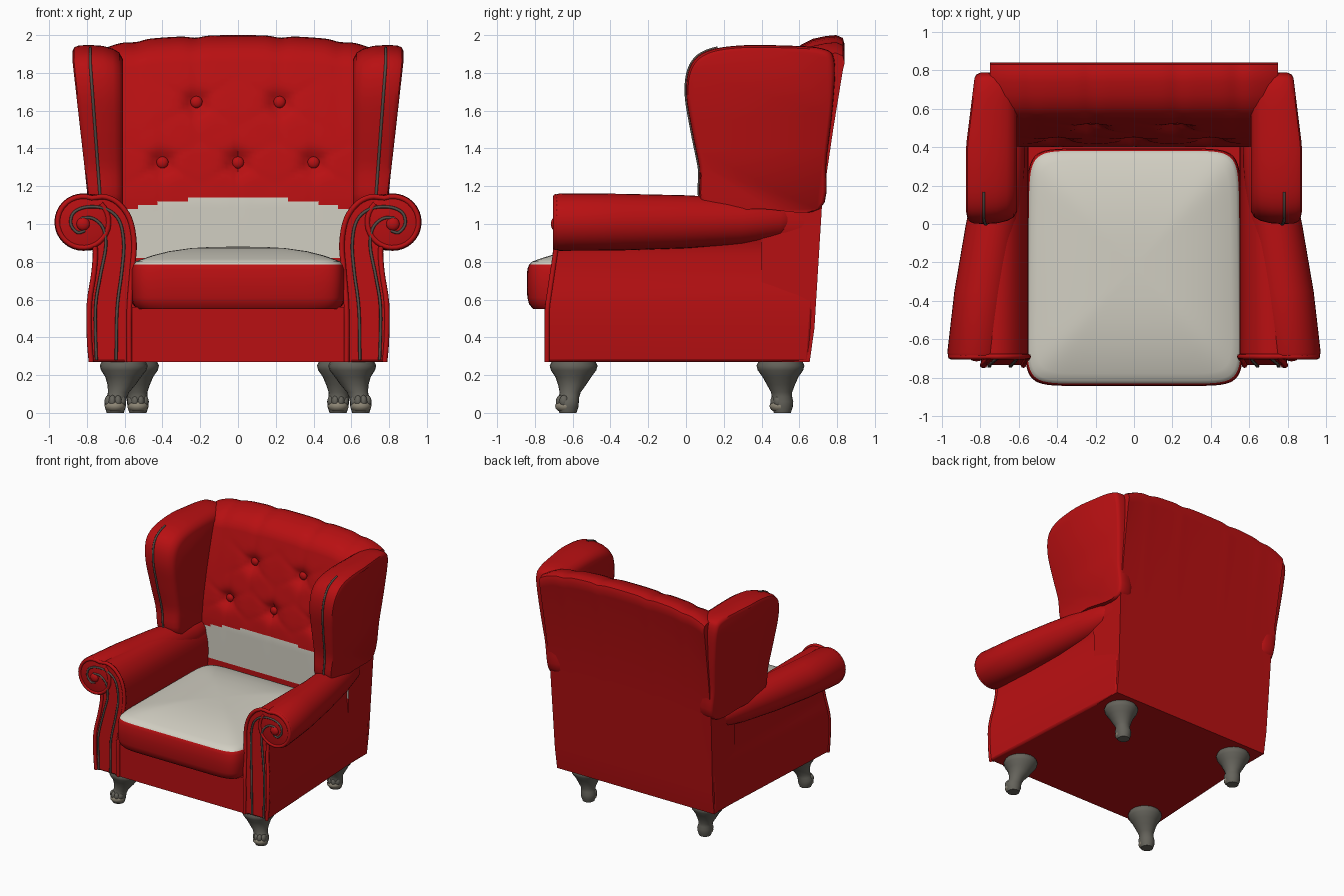
import bpy, bmesh, math
from mathutils import Vector

if "Cube" in bpy.data.objects:
    bpy.data.objects.remove(bpy.data.objects["Cube"])


def material(name, rgb):
    m = bpy.data.materials.new(name)
    m.use_nodes = True
    m.diffuse_color = (*rgb, 1)
    bsdf = m.node_tree.nodes["Principled BSDF"]
    bsdf.inputs["Base Color"].default_value = (*rgb, 1)
    bsdf.inputs["Roughness"].default_value = 0.6
    return m


RED = material("red upholstery", (0.48, 0.005, 0.006))
CREAM = material("cream fabric", (0.64, 0.62, 0.54))
WOOD = material("grey wood", (0.13, 0.125, 0.105))
CLAW = material("pale claw", (0.27, 0.24, 0.18))
STUD = material("dark stud trim", (0.09, 0.07, 0.06))
made = []


def clamp(v):
    return max(0.0, min(1.0, v))


def spline(pts, n=5, closed=False):
    """Catmull-Rom smoothing of a short list of points."""
    pts = [Vector(p) for p in pts]
    k, out = len(pts), []
    get = (lambda i: pts[i % k]) if closed else (lambda i: pts[max(0, min(k - 1, i))])
    for i in range(k if closed else k - 1):
        a, b, c, d = (get(i + j) for j in (-1, 0, 1, 2))
        for s in range(n):
            t = s / n
            out.append(0.5 * (2 * b + (c - a) * t + (2 * a - 5 * b + 4 * c - d) * t * t
                              + (3 * b - a - 3 * c + d) * t ** 3))
    return out if closed else out + [pts[-1]]


def finish(name, bm, mats):
    bmesh.ops.recalc_face_normals(bm, faces=bm.faces)
    me = bpy.data.meshes.new(name)
    bm.to_mesh(me)
    bm.free()
    for m in mats:
        me.materials.append(m)
    ob = bpy.data.objects.new(name, me)
    bpy.context.collection.objects.link(ob)
    made.append(ob)
    return ob


def loft(name, rings, *mats):
    """Skin closed rings of equal length and cap both ends."""
    bm = bmesh.new()
    rows = [[bm.verts.new(p) for p in r] for r in rings]
    n = len(rows[0])
    for a, b in zip(rows, rows[1:]):
        for i in range(n):
            j = (i + 1) % n
            bm.faces.new((a[i], a[j], b[j], b[i]))
    bm.faces.new(rows[0])
    bm.faces.new(rows[-1])
    return finish(name, bm, mats)


def ball(name, loc, scale, mat):
    bm = bmesh.new()
    bmesh.ops.create_uvsphere(bm, u_segments=16, v_segments=10, radius=1)
    bmesh.ops.scale(bm, vec=scale, verts=bm.verts)
    bmesh.ops.translate(bm, vec=loc, verts=bm.verts)
    return finish(name, bm, [mat])


def tube(name, pts, radius, mat):
    cu = bpy.data.curves.new(name, "CURVE")
    cu.dimensions = "3D"
    cu.bevel_depth, cu.bevel_resolution = radius, 2
    sp = cu.splines.new("POLY")
    sp.points.add(len(pts) - 1)
    for p, co in zip(sp.points, pts):
        p.co = (*co, 1)
    cu.materials.append(mat)
    ob = bpy.data.objects.new(name, cu)
    bpy.context.collection.objects.link(ob)


def circle(n=32):
    return [(math.cos(i * math.tau / n), math.sin(i * math.tau / n)) for i in range(n)]


# Base frame and front rail
loft("base_frame", [[(x * 0.6, y, z) for x, y in ((-1, -0.735), (1, -0.735), (1, 0.65), (-1, 0.65))]
                    for z in (0.27, 0.56)], RED)

# Seat cushion: red sides, domed cream top
outline = []
for c, s in circle(72):
    f = lambda v: math.copysign(abs(v) ** 0.2, v)
    outline.append((f(c), f(s)))
layers = [(0.95, 0.55), (0.985, 0.575), (1, 0.61), (1.005, 0.69), (1, 0.76), (0.985, 0.785)]
layers += [(s, 0.79 + 0.09 * (1 - s ** 3)) for s in (0.96, 0.9, 0.8, 0.65, 0.45, 0.25, 0.05)]
seat = loft("seat_cushion", [[(x * 0.56 * s * (1 - 0.015 * y), -0.225 + y * 0.615 * s, z)
                              for x, y in outline] for s, z in layers], RED, CREAM)
for p in seat.data.polygons:
    p.material_index = int(p.center.z > 0.786)

# Tufted backrest
BUTTONS = [(-0.22, 1.645), (0.22, 1.645), (-0.4, 1.325), (0, 1.325), (0.4, 1.325)]


def front_y(x, z):
    y = 0.40 + 0.16 * max(0, (z - 1.1) / 0.8) ** 1.4
    for bx, bz in BUTTONS:
        dx, dz = x - bx, z - bz
        r = math.hypot(dx, dz)
        fold = max(0, math.cos(6 * math.atan2(dx, dz))) ** 3
        y += 0.05 * math.exp(-(r / 0.06) ** 2) + 0.014 * fold * math.exp(-r / 0.1) * min(1, r / 0.04)
    return y


rings = []
for i in range(73):
    u = i / 36 - 1
    drop = 0.045 * u * u + 0.05 * u ** 8
    drop += sum(0.01 * math.exp(-((abs(u) - c) / 0.06) ** 2) for c in (0.3, 0.72))
    prof = [(0.655, 0.27), (0.68, 0.45), (0.72, 1.1), (0.78, 1.55), (0.83, 1.9), (0.84, 1.95),
            (0.83, 1.985), (0.795, 2.0), (0.74, 1.995), (0.67, 1.98), (0.61, 1.95), (0.575, 1.915)]
    prof += [(None, 1.88 - 0.02 * k) for k in range(55)] + [(0.4, 0.5), (0.42, 0.27)]
    ring = []
    for y, z in prof:
        x = u * (0.715 + 0.035 * clamp((z - 0.3) / 1.6))
        ring.append((x, front_y(x, z) if y is None else y, z - drop * clamp((z - 1.2) / 0.75)))
    rings.append(ring)
back = loft("backrest", rings, RED, CREAM)
for p in back.data.polygons:
    x, y, z = p.center
    p.material_index = int(p.normal.y < -0.5 and 0.82 < z < 1.145 - 0.2 * x * x)
for k, (x, z) in enumerate(BUTTONS):
    ball(f"tuft_button_{k + 1}", (x, front_y(x, z) - 0.008, z), (0.032, 0.02, 0.032), RED)

# Shared outlines for the sides
arm_outline = spline([(0.575, 0.27), (0.575, 0.55), (0.56, 0.75), (0.55, 0.9), (0.575, 1.03), (0.64, 1.115),
                      (0.72, 1.145), (0.79, 1.12), (0.8, 1.0), (0.765, 0.88), (0.77, 0.75),
                      (0.795, 0.58), (0.795, 0.4), (0.785, 0.27)], 4)
wing_outline = spline([(0.1, 1.09), (0.07, 1.3), (0.03, 1.5), (0.0, 1.7), (0.025, 1.84), (0.11, 1.915),
                       (0.28, 1.945), (0.52, 1.945), (0.72, 1.93), (0.785, 1.87), (0.78, 1.65),
                       (0.745, 1.35), (0.71, 1.08), (0.4, 1.08)], 5, True)
inner_trim = spline([(0.645, 0.28), (0.64, 0.55), (0.615, 0.75), (0.605, 0.9), (0.63, 1.02), (0.7, 1.08),
                     (0.8, 1.09), (0.87, 1.06), (0.885, 1.0), (0.85, 0.955), (0.81, 0.965)])
outer_trim = spline([(0.75, 0.28), (0.755, 0.55), (0.73, 0.72), (0.7, 0.88), (0.715, 0.98), (0.77, 1.03),
                     (0.83, 1.03)])


def arm_front(z):
    return -0.735 + 0.045 * clamp((z - 0.55) / 0.3)


def wing_point(p, f, s):
    """Place an outline point at fraction f from the outer to the inner face."""
    y = 0.42 + (p.x - 0.42) * s
    z = 1.45 + (p.y - 1.45) * (s if p.y > 1.45 else 1)
    outer = 0.79 + 0.085 * clamp((z - 1.1) / 0.75) - 0.05 * clamp((y - 0.4) / 0.4)
    return outer + (0.61 - outer) * f, y, z


for side, sx in (("left", 1), ("right", -1)):
    # Arm panel, tapering towards the rear
    def arm_ring(t):
        return [(sx * (0.55 + (x - 0.55) * (1 - 0.3 * t)),
                 arm_front(z) * (1 - t) + t * (0.65 + 0.07 * (z - 0.27)),
                 z - 0.03 * t * clamp((z - 0.8) / 0.3)) for x, z in arm_outline]
    arm = loft(f"{side}_arm_panel", [arm_ring(k / 4) for k in range(5)], RED)
    bev = arm.modifiers.new("soft edges", "BEVEL")
    bev.width, bev.segments, bev.limit_method = 0.015, 2, "ANGLE"
    bev.angle_limit = math.radians(50)

    # Rolled arm top
    roll = [(-0.695, 0.82, 1.01, 0.13), (-0.69, 0.82, 1.01, 0.145), (-0.67, 0.82, 1.01, 0.152),
            (-0.35, 0.785, 1.01, 0.15), (0, 0.735, 1.012, 0.14), (0.3, 0.69, 1.015, 0.122),
            (0.5, 0.665, 1.02, 0.095), (0.57, 0.655, 1.025, 0.06), (0.6, 0.65, 1.03, 0.015)]
    loft(f"{side}_arm_roll", [[(sx * (x + c * r), y, z + s * r) for c, s in circle()]
                              for y, x, z, r in roll], RED)
    # Piping and stud lines on the arm front
    rim = arm_outline[:25] + [Vector((0.82 + 0.135 * math.cos(a), 1.01 + 0.135 * math.sin(a)))
                              for a in (math.radians(110 - 12 * k) for k in range(29))]
    tube(f"{side}_arm_piping", [(sx * x, arm_front(z), z) for x, z in rim], 0.014, RED)
    tube(f"{side}_outer_piping", [(sx * (x - 0.008), arm_front(z), z) for x, z in arm_outline[36:]], 0.014, RED)
    for label, path in (("inner", inner_trim), ("outer", outer_trim)):
        tube(f"{side}_{label}_studs", [(sx * x, arm_front(z) - 0.005, z) for x, z in path], 0.008, STUD)
    ball(f"{side}_scroll_centre", (sx * 0.82, -0.695, 1.0), (0.035, 0.02, 0.035), RED)

    # Wing with a rounded rim
    rows = [(0, 0.94), (0.03, 0.975), (0.12, 0.995), (0.35, 1), (0.6, 0.99), (0.8, 0.96), (0.93, 0.92), (1, 0.85)]
    loft(f"{side}_wing", [[(sx * x, y, z) for x, y, z in (wing_point(p, f, s) for p in wing_outline)]
                          for f, s in rows], RED)
    trim = [wing_point(p, 0.35, 1.002) for p in wing_outline[1:28]]
    tube(f"{side}_wing_studs", [(sx * x, y, z) for x, y, z in trim], 0.008, STUD)

    # Carved legs with claw feet
    for end, x0, y0, dx, dy in (("front", 0.605, -0.595, 0.045, -0.03), ("rear", 0.545, 0.5, -0.015, 0.01)):
        shape = [(0.275, 0.115, 0), (0.25, 0.127, 0), (0.225, 0.12, 0), (0.19, 0.095, 0.05), (0.15, 0.075, 0.25),
                 (0.11, 0.056, 0.6), (0.085, 0.054, 0.8), (0.06, 0.058, 1), (0.03, 0.055, 1), (0, 0.045, 1)]
        loft(f"{side}_{end}_leg", [[(sx * (x0 + dx * t + c * r), y0 + dy * t + s * r, z)
                                    for c, s in circle(20)] for z, r, t in shape], WOOD)
        fx, fy = x0 + dx, y0 + dy
        ball(f"{side}_{end}_claw_ball", (sx * fx, fy - 0.012, 0.036), (0.056, 0.056, 0.036), CLAW)
        for k in range(4):
            a = math.radians(-150 + 40 * k)
            ball(f"{side}_{end}_toe_{k + 1}", (sx * (fx + 0.042 * math.cos(a)), fy + 0.042 * math.sin(a), 0.062),
                 (0.02, 0.024, 0.032), WOOD)

# Smooth shading with crisp corners
bpy.ops.object.select_all(action="DESELECT")
for ob in made:
    ob.select_set(True)
bpy.context.view_layer.objects.active = made[0]
bpy.ops.object.shade_smooth_by_angle(angle=math.radians(42))
